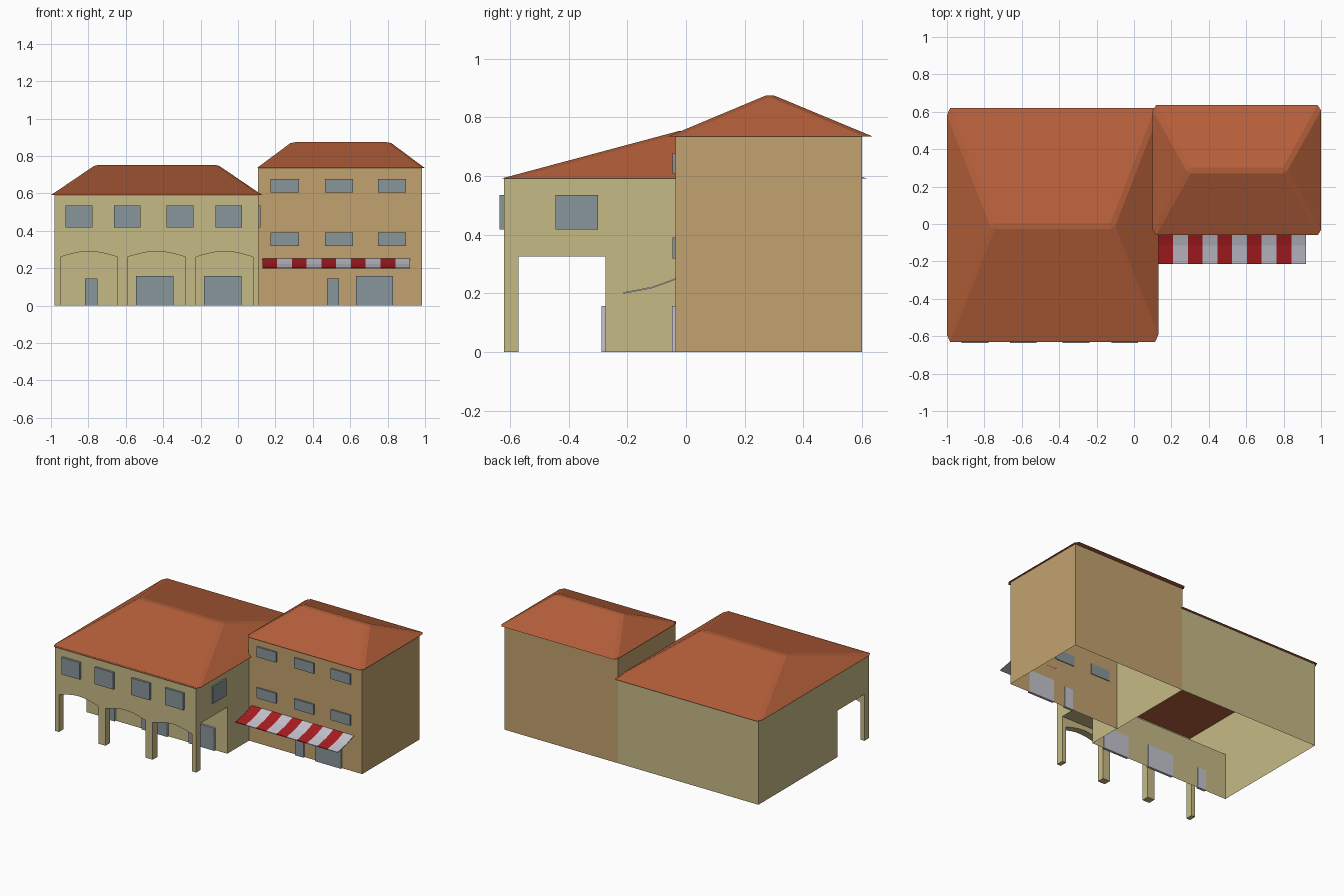
import bpy, bmesh, math
from mathutils import Vector

if "Cube" in bpy.data.objects:
    bpy.data.objects.remove(bpy.data.objects["Cube"])


def material(name, r, g, b):
    def lin(c):
        c /= 255
        return c / 12.92 if c <= 0.04045 else ((c + 0.055) / 1.055) ** 2.4
    m = bpy.data.materials.new(name)
    m.diffuse_color = (lin(r), lin(g), lin(b), 1)
    m.use_nodes = True
    m.node_tree.nodes["Principled BSDF"].inputs["Base Color"].default_value = m.diffuse_color
    return m


OLIVE = material("olive plaster", 198, 186, 134)
TAN = material("tan plaster", 194, 162, 110)
ROOF = material("terracotta tile", 180, 95, 58)
GLASS = material("blue grey glass", 137, 150, 155)
PALE = material("pale grey", 196, 195, 206)
RED = material("awning red", 170, 28, 33)


def finish(name, bm, *mats):
    bmesh.ops.recalc_face_normals(bm, faces=bm.faces)
    me = bpy.data.meshes.new(name)
    bm.to_mesh(me)
    bm.free()
    for m in mats:
        me.materials.append(m)
    ob = bpy.data.objects.new(name, me)
    bpy.context.collection.objects.link(ob)
    return ob


def prism(name, profile, axis, lo, hi, mat, skip=()):
    """Sweep a profile along x or y; sides listed in skip stay open."""
    bm = bmesh.new()

    def ring(d):
        return [bm.verts.new((d, a, b) if axis == "x" else (a, d, b)) for a, b in profile]
    r0, r1 = ring(lo), ring(hi)
    n = len(profile)
    bm.faces.new(r0)
    bm.faces.new(r1[::-1])
    for i in range(n):
        if i not in skip:
            j = (i + 1) % n
            bm.faces.new((r0[i], r1[i], r1[j], r0[j]))
    return finish(name, bm, mat)


def plate(name, x0, x1, y0, y1, z0, z1, frame=False):
    """Window or door box; with frame, only the front is glass."""
    bm = bmesh.new()
    bmesh.ops.create_cube(bm, size=1)
    for v in bm.verts:
        v.co = Vector(((x0, x1)[v.co.x > 0], (y0, y1)[v.co.y > 0], (z0, z1)[v.co.z > 0]))
    bm.normal_update()
    if frame:
        for f in bm.faces:
            f.material_index = 0 if f.normal.y < -0.5 else 1
    return finish(name, bm, GLASS, PALE)


def hip_roof(name, x0, x1, y0, y1, z0, rx0, rx1, ry, z1):
    """Hipped roof with softened hips and ridge."""
    bm = bmesh.new()
    a, b, c, d = [bm.verts.new(p) for p in
                  ((x0, y0, z0), (x1, y0, z0), (x1, y1, z0), (x0, y1, z0))]
    e, f = bm.verts.new((rx0, ry, z1)), bm.verts.new((rx1, ry, z1))
    for loop in ((a, b, f, e), (b, c, f), (c, d, e, f), (d, a, e), (d, c, b, a)):
        bm.faces.new(loop)
    edges = [k for k in bm.edges if e in k.verts or f in k.verts]
    bmesh.ops.bevel(bm, geom=edges, offset=0.016, segments=1,
                    affect='EDGES', clamp_overlap=True)
    return finish(name, bm, ROOF)


# Left house: side profile with the recessed arcade, open base and top
prism("left_house_walls",
      [(-0.275, 0), (-0.275, 0.325), (-0.62, 0.325), (-0.62, 0.595), (0.60, 0.595), (0.60, 0)],
      "x", -0.98, 0.11, OLIVE, skip=(3, 5))

# Arcade front with three shallow arches
outline = [(-0.98, 0)]
for x0, x1 in ((-0.95, -0.645), (-0.59, -0.28), (-0.225, 0.08)):
    outline.append((x0, 0))
    for i in range(11):
        t = i / 10
        outline.append((x0 + (x1 - x0) * t, 0.26 + 0.03 * math.sin(math.pi * t)))
    outline.append((x1, 0))
outline += [(0.11, 0), (0.11, 0.325), (-0.98, 0.325)]
n = len(outline)
# the underside of each opening is left out by the outline itself
prism("arcade_front", outline, "y", -0.62, -0.57, OLIVE, skip=(n - 2,))

hip_roof("left_house_roof", -1.0, 0.13, -0.63, 0.62, 0.591, -0.755, -0.115, -0.01, 0.757)

# Right house: taller plain box, open base and top
prism("right_house_walls", [(-0.035, 0), (-0.035, 0.74), (0.60, 0.74), (0.60, 0)],
      "x", 0.107, 0.985, TAN, skip=(1, 3))
hip_roof("right_house_roof", 0.10, 1.0, -0.06, 0.635, 0.735, 0.295, 0.805, 0.286, 0.88)

# Upper windows of the left house
for x in (-0.85, -0.592, -0.31, -0.05):
    plate("left_house_window", x - 0.071, x + 0.071, -0.635, -0.615, 0.417, 0.535)
plate("left_house_side_window", 0.105, 0.12, -0.445, -0.30, 0.417, 0.535)

# Upper windows of the right house
for x in (0.25, 0.54, 0.824):
    for z in (0.355, 0.642):
        plate("right_house_window", x - 0.075, x + 0.075, -0.046, -0.03, z - 0.036, z + 0.036)

# Doors and shop fronts at street level
for x, w, h, y in ((-0.785, 0.065, 0.145, -0.275), (-0.446, 0.2, 0.158, -0.275),
                   (-0.082, 0.2, 0.158, -0.275), (0.508, 0.065, 0.145, -0.035),
                   (0.73, 0.2, 0.158, -0.035)):
    plate("door" if w < 0.1 else "shop_front", x - w / 2, x + w / 2, y - 0.013, y + 0.004,
          0, h, frame=True)

# Striped awning: sagging thin sheet, alternating colours
line = [(-0.035, 0.252), (-0.075, 0.237), (-0.115, 0.223), (-0.165, 0.213), (-0.213, 0.204)]
sheet = line + [(y, z - 0.005) for y, z in reversed(line)]
step = 0.79 / 10
for i in range(10):
    prism("awning_stripe", sheet, "x", 0.13 + i * step, 0.13 + (i + 1) * step,
          PALE if i % 2 else RED)
